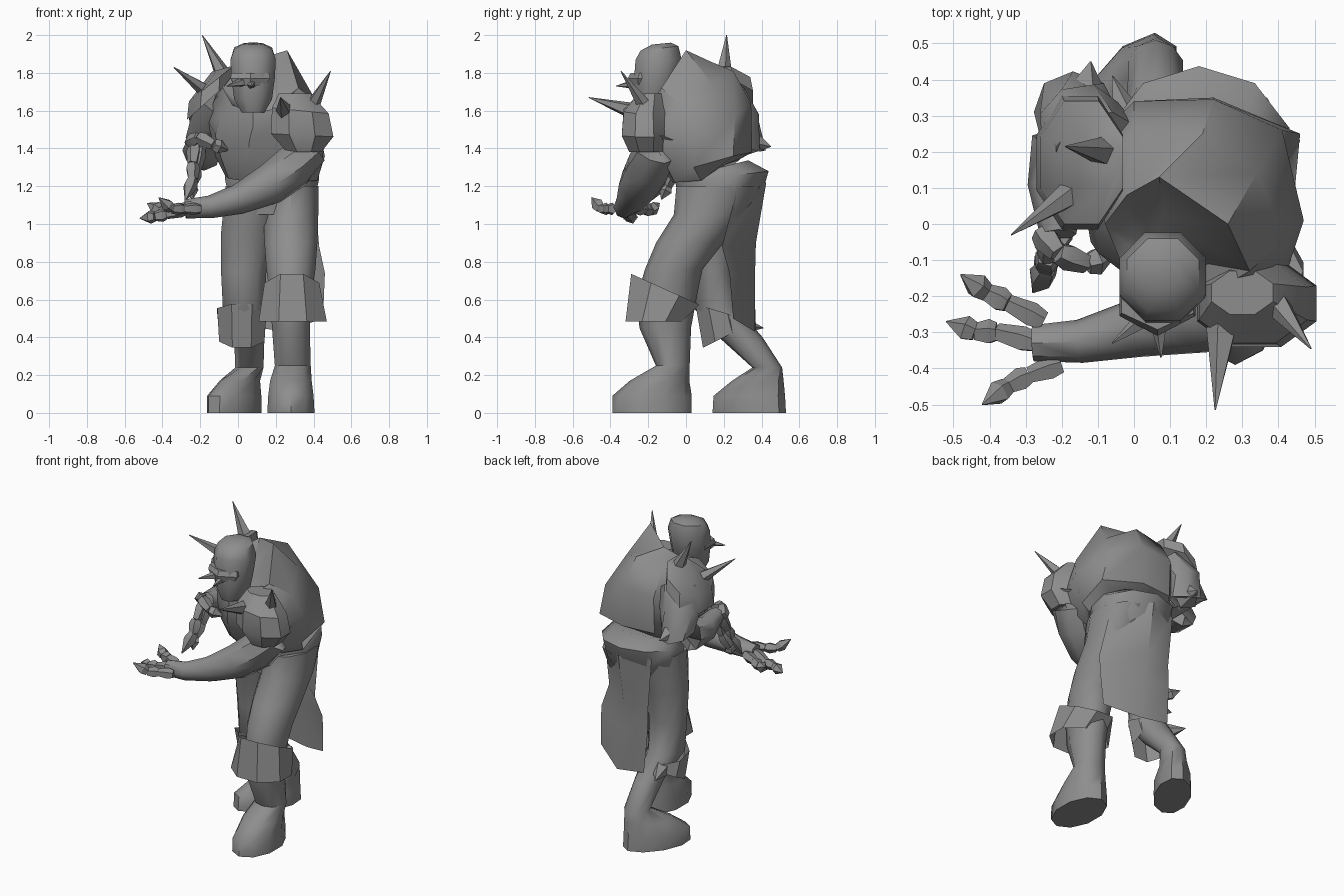
import bpy, bmesh, math
from mathutils import Vector

grey = bpy.data.materials.new("stone_grey")
grey.diffuse_color = (0.27, 0.27, 0.27, 1)


def finish(name, bm, angle=45):
    bmesh.ops.recalc_face_normals(bm, faces=bm.faces)
    me = bpy.data.meshes.new(name)
    bm.to_mesh(me)
    bm.free()
    me.materials.append(grey)
    for p in me.polygons:
        p.use_smooth = True
    me.set_sharp_from_angle(angle=math.radians(angle))
    ob = bpy.data.objects.new(name, me)
    bpy.context.collection.objects.link(ob)
    return ob


def skin(name, rings, caps=True, angle=45):
    """Join rings of points into a tube."""
    bm = bmesh.new()
    vs = [[bm.verts.new(p) for p in r] for r in rings]
    n = len(vs[0])
    for a, b in zip(vs, vs[1:]):
        for i in range(n):
            j = (i + 1) % n
            bm.faces.new((a[i], a[j], b[j], b[i]))
    if caps:
        for r in (vs[0], vs[-1]):
            bmesh.ops.triangulate(bm, faces=[bm.faces.new(r)])
    return finish(name, bm, angle)


def loft(name, rings, sides=10, caps=True, angle=45):
    """Rings: cx, cy, cz, rx, ry, slope along y, slope along x, shear of x by y."""
    out = []
    for r in rings:
        cx, cy, cz, rx, ry, sy, sx, sh = tuple(r) + (0,) * (8 - len(r))
        ring = []
        for i in range(sides):
            a = 2 * math.pi * (i + .5) / sides
            k = 1 / math.cos(math.pi / sides)
            dx, dy = rx * math.cos(a) * k, ry * math.sin(a) * k
            dx += sh * dy
            ring.append((cx + dx, cy + dy, cz + sy * dy + sx * dx))
        out.append(ring)
    return skin(name, out, caps, angle)


def limb(name, path, sides=8, angle=45):
    """Tube through points (x, y, z, radius)."""
    pts = [Vector(p[:3]) for p in path]
    rings = []
    for i, p in enumerate(pts):
        d = (pts[min(i + 1, len(pts) - 1)] - pts[max(i - 1, 0)]).normalized()
        ref = Vector((0, 0, 1)) if abs(d.z) < .9 else Vector((0, 1, 0))
        u = d.cross(ref).normalized()
        v = d.cross(u)
        rings.append([p + path[i][3] * (u * math.cos(t) + v * math.sin(t))
                      for t in (2 * math.pi * k / sides for k in range(sides))])
    return skin(name, rings, True, angle)


def spike(name, base, tip, r):
    return limb(name, [(*base, r), (*tip, .002)], 5)


def finger(name, pts, r):
    """Plump tapered joints ending in a claw."""
    for i, (a, b) in enumerate(zip(pts, pts[1:])):
        a, b = Vector(a), Vector(b)
        last = i == len(pts) - 2
        m = a.lerp(b, .35)
        limb(f"{name}_joint_{i + 1}", [(*a, r * .75), (*m, r), (*b, .002 if last else r * .7)], 5, 30)


# Hunched torso: right, back right, back, back left, left, front left, front, front right
body = [
    [(.42, .08, 1.23), (.34, .22, 1.32), (.20, .28, 1.34), (.03, .26, 1.32),
     (-.07, .12, 1.26), (-.05, -.02, 1.24), (.08, -.07, 1.22), (.30, -.06, 1.22)],
    [(.44, .04, 1.30), (.46, .25, 1.36), (.22, .35, 1.38), (.0, .33, 1.38),
     (-.12, .15, 1.36), (-.09, -.05, 1.35), (.05, -.15, 1.32), (.36, -.10, 1.30)],
    [(.47, .01, 1.50), (.41, .26, 1.57), (.22, .345, 1.64), (.0, .34, 1.62),
     (-.16, .18, 1.55), (-.12, -.05, 1.47), (.06, -.20, 1.44), (.42, -.14, 1.46)],
    [(.42, -.04, 1.64), (.34, .14, 1.74), (.19, .25, 1.81), (.0, .25, 1.77),
     (-.12, .12, 1.68), (-.10, -.08, 1.55), (.08, -.22, 1.52), (.36, -.17, 1.60)],
    [(.32, -.13, 1.72), (.26, .0, 1.92), (.07, .13, 1.86), (-.02, .08, 1.80),
     (-.08, .0, 1.72), (-.03, -.12, 1.63), (.08, -.20, 1.59), (.20, -.20, 1.61)]]
neck = Vector((.09, -.09, 1.62))
body.append([Vector(p).lerp(neck, .5) - Vector((0, 0, .04)) for p in body[-1]])  # sunken collar
skin("torso", body, angle=40)
loft("hips", [(.18, .15, 1.05, .20, .17), (.18, .18, 1.15, .23, .21), (.18, .19, 1.25, .25, .235, .12),
              (.18, .14, 1.29, .22, .18, .25)], 10)

# Head, brow mask and face horns
loft("head", [(.08, -.19, 1.59, .06, .06), (.08, -.17, 1.66, .10, .10), (.08, -.16, 1.77, .115, .115),
              (.08, -.145, 1.87, .12, .122), (.08, -.14, 1.93, .10, .10, .12),
              (.08, -.13, 1.955, .05, .05, .1)], 8)
loft("brow_mask", [(.065, -.20, 1.73, .08, .09), (.065, -.20, 1.77, .105, .095),
                   (.065, -.20, 1.80, .10, .08)], 6, angle=25)
spike("nose_horn", (.07, -.28, 1.74), (.075, -.37, 1.73), .025)
spike("cheek_horn", (.02, -.27, 1.75), (-.06, -.33, 1.73), .025)

# Legs, each foot and thigh in one piece
loft("front_leg", [(.28, -.18, 0, .125, .20), (.28, -.18, .09, .12, .20), (.28, -.14, .17, .11, .15),
                   (.29, -.07, .25, .095, .085), (.28, -.11, .45, .10, .13), (.28, -.10, .62, .11, .15),
                   (.28, -.065, .76, .13, .145), (.28, .02, .9, .14, .17), (.28, .125, 1.05, .145, .18),
                   (.28, .17, 1.2, .145, .21)], 10)
loft("back_leg", [(-.02, .335, 0, .12, .185, 0, 0, .4), (-.02, .335, .09, .12, .18, 0, 0, .4),
                  (.01, .38, .17, .09, .13, 0, 0, .4), (.06, .43, .24, .075, .075),
                  (.06, .29, .4, .08, .11), (.03, .16, .55, .11, .11), (.03, .15, .75, .12, .095),
                  (.05, .14, .95, .14, .13), (.09, .15, 1.2, .155, .19)], 10)
loft("front_knee_guard", [(.29, -.17, .485, .18, .15), (.285, -.11, .655, .145, .18, -.45)], 8, False, 30)
loft("back_knee_guard", [(.02, .20, .40, .12, .11, .5), (.02, .17, .54, .13, .12, -.3)], 8, False, 30)
spike("back_calf_point", (.0, .24, .47), (-.06, .41, .45), .07)

# Hanging cloth behind the legs
bm = bmesh.new()
rows = [[(.0, .36, 1.22), (.2, .425, 1.22), (.40, .28, 1.22)],
        [(.03, .355, .88), (.2, .37, .9), (.43, .19, .88)],
        [(.03, .36, .72), (.23, .365, .72), (.46, .23, .74)],
        [(.05, .37, .46), (.25, .365, .43), (.45, .25, .5)]]
grid = [[bm.verts.new(p) for p in r] for r in rows]
for a, b in zip(grid, grid[1:]):
    for i in range(2):
        bm.faces.new((a[i], a[i + 1], b[i + 1], b[i]))
finish("hanging_cloth", bm)

# Shoulder guards with spikes
loft("near_shoulder_guard", [(.35, -.21, 1.38, .09, .09), (.34, -.22, 1.47, .165, .12, 0, -.05),
                             (.33, -.22, 1.6, .15, .11, 0, -.1), (.30, -.19, 1.69, .085, .06)], 8, angle=35)
loft("far_shoulder_guard", [(-.15, .17, 1.66, .12, .185, 0, .9), (-.145, .17, 1.74, .115, .17, 0, .8),
                            (-.09, .18, 1.82, .05, .07, 0, .3)], 8, angle=35)
spike("near_side_spike", (.38, -.20, 1.60), (.49, -.345, 1.81), .045)
spike("near_front_spike", (.245, -.29, 1.60), (.225, -.515, 1.67), .045)
spike("far_top_spike", (-.08, .20, 1.79), (-.19, .215, 2.0), .045)
spike("far_side_spike", (-.15, .10, 1.69), (-.34, -.03, 1.83), .045)

# Arms
limb("near_arm", [(.38, -.13, 1.48, .09), (.36, -.17, 1.38, .11), (.29, -.20, 1.30, .12),
                  (.17, -.25, 1.21, .11), (.0, -.29, 1.13, .08), (-.15, -.325, 1.09, .06),
                  (-.28, -.33, 1.08, .05)])
limb("far_arm", [(-.10, .20, 1.66, .13), (-.15, .28, 1.54, .12), (-.16, .31, 1.43, .12),
                 (-.185, .22, 1.38, .10), (-.215, .10, 1.39, .08), (-.21, -.03, 1.43, .05)])
spike("far_elbow_point", (-.14, .32, 1.44), (-.12, .45, 1.41), .09)

# Clawed fingers
finger("near_finger_inner", [(-.25, -.27, 1.08), (-.35, -.22, 1.08), (-.41, -.19, 1.07), (-.48, -.14, 1.11)], .037)
finger("near_finger_middle", [(-.27, -.33, 1.08), (-.38, -.30, 1.05), (-.44, -.30, 1.04), (-.52, -.27, 1.03)], .037)
finger("near_thumb", [(-.20, -.39, 1.08), (-.29, -.42, 1.08), (-.35, -.45, 1.08), (-.42, -.50, 1.14)], .035)
finger("far_finger_upper", [(-.26, -.02, 1.43), (-.21, -.08, 1.46), (-.13, -.11, 1.42), (-.05, -.085, 1.39)], .04)
finger("far_finger_lower", [(-.23, -.03, 1.42), (-.24, -.09, 1.32), (-.24, -.12, 1.24), (-.28, -.19, 1.12)], .04)
finger("far_finger_inner", [(-.20, -.03, 1.40), (-.22, -.06, 1.29), (-.25, -.10, 1.20), (-.24, -.13, 1.13)], .038)
